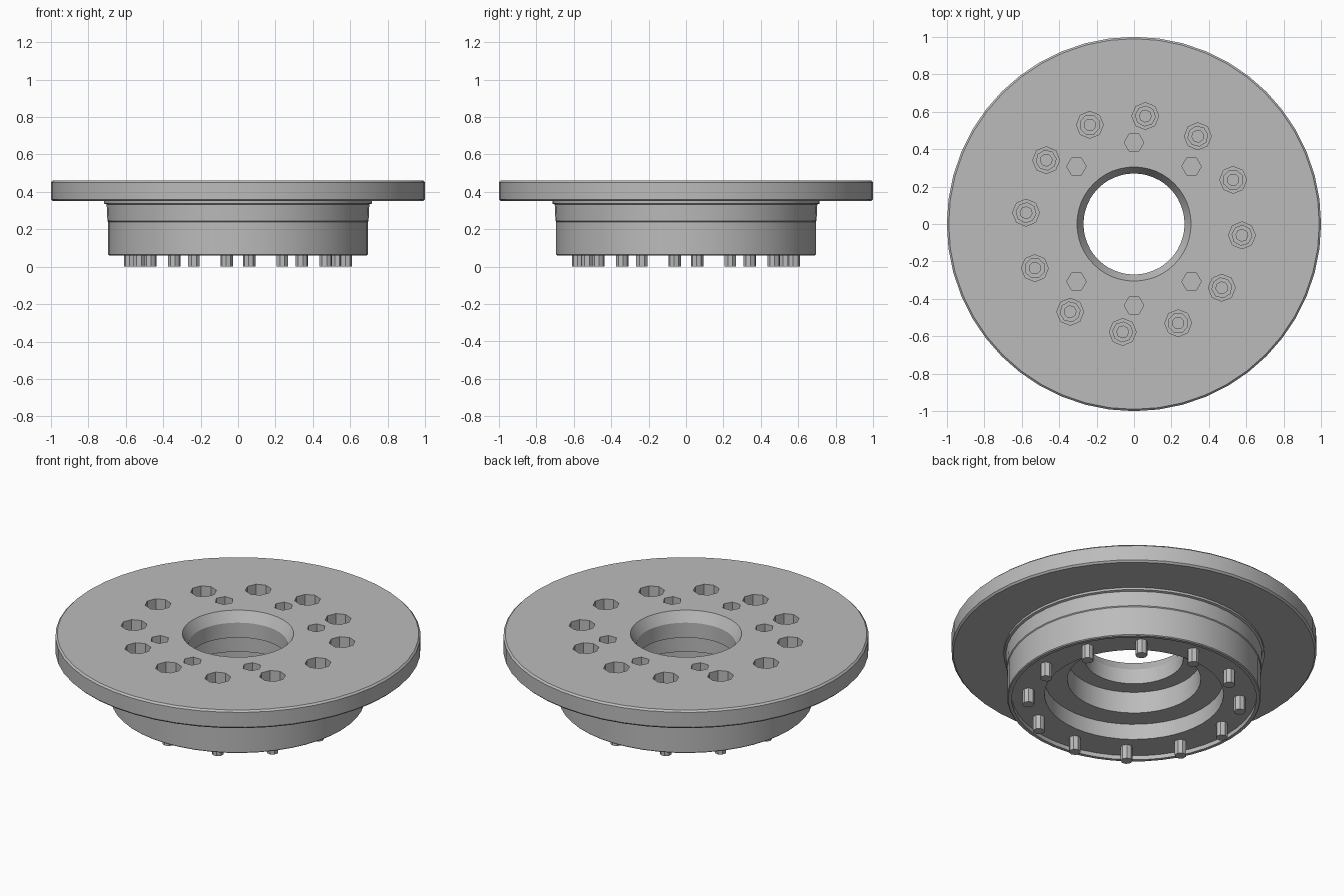
import bpy
import bmesh
from math import cos, sin, radians, tau
from mathutils import Vector

old = bpy.data.objects.get("Cube")
if old:
    bpy.data.objects.remove(old, do_unlink=True)

steel = bpy.data.materials.new("plain grey steel")
steel.use_nodes = True
grey = (0.5, 0.5, 0.5, 1)
steel.diffuse_color = grey
steel.node_tree.nodes["Principled BSDF"].inputs["Base Color"].default_value = grey


def add_object(name, bm):
    mesh = bpy.data.meshes.new(name)
    bm.to_mesh(mesh)
    bm.free()
    mesh.materials.append(steel)
    obj = bpy.data.objects.new(name, mesh)
    bpy.context.collection.objects.link(obj)
    return obj


def lathe(bm, profile, segments, centre=(0, 0), closed=False):
    """Revolve (radius, height) points about a vertical axis."""
    rings = []
    for r, z in profile:
        count = segments if r > 0 else 1
        rings.append([bm.verts.new((centre[0] + r * cos(tau * i / segments),
                                    centre[1] + r * sin(tau * i / segments), z))
                      for i in range(count)])
    pairs = list(zip(rings, rings[1:]))
    if closed:
        pairs.append((rings[-1], rings[0]))
    for a, b in pairs:
        for i in range(segments):
            j = (i + 1) % segments
            corners = [a[i % len(a)], a[j % len(a)], b[j % len(b)], b[i % len(b)]]
            bm.faces.new(list(dict.fromkeys(corners)))
    bmesh.ops.recalc_face_normals(bm, faces=bm.faces)


def polar(radius, degrees):
    return (radius * cos(radians(degrees)), radius * sin(radians(degrees)))


def smooth(obj):
    bpy.ops.object.select_all(action='DESELECT')
    obj.select_set(True)
    bpy.context.view_layer.objects.active = obj
    bpy.ops.object.shade_smooth_by_angle(angle=radians(30))


bolt_spots = [polar(0.58, 30 * k - 6) for k in range(12)]
small_spots = [polar(0.435, a) for a in (45, 90, 135, 225, 270, 315)]

# Flange and hub: one turned body, listed from the bore outwards
body_profile = [
    (0.27, 0.31), (0.27, 0.40), (0.305, 0.46),                # bore and chamfer
    (0.99, 0.46), (1.0, 0.45), (1.0, 0.36), (0.99, 0.35),     # flange
    (0.715, 0.35), (0.715, 0.337), (0.702, 0.333),            # collar
    (0.698, 0.245), (0.694, 0.24), (0.694, 0.065), (0.689, 0.06),
    (0.67, 0.06), (0.67, 0.085), (0.49, 0.085),               # underside rim
    (0.49, 0.18), (0.365, 0.18), (0.365, 0.31),               # stepped recess
]
bm = bmesh.new()
lathe(bm, body_profile, 48, closed=True)
body = add_object("flanged_hub", bm)

# Counterbores and small blind holes
bm = bmesh.new()
for spot in bolt_spots:
    lathe(bm, [(0, 0.2), (0.072, 0.2), (0.072, 0.6), (0, 0.6)], 8, spot)
for spot in small_spots:
    lathe(bm, [(0, 0.32), (0.052, 0.32), (0.052, 0.6), (0, 0.6)], 6, spot)
cutter = add_object("hole_cutter", bm)
cutter.hide_render = True

cut = body.modifiers.new("holes", 'BOOLEAN')
cut.operation = 'DIFFERENCE'
cut.solver = 'EXACT'
cut.object = cutter
bpy.context.view_layer.objects.active = body
bpy.ops.object.modifier_apply(modifier=cut.name)
bpy.data.objects.remove(cutter, do_unlink=True)
smooth(body)

# Socket-head bolts, their ends standing out below the hub
bolt_profile = [(0, 0), (0.033, 0), (0.033, 0.195), (0.056, 0.195),
                (0.056, 0.31), (0.032, 0.31), (0.032, 0.26), (0, 0.26)]
bm = bmesh.new()
lathe(bm, bolt_profile, 8)
first = add_object("bolt_1", bm)
for n, spot in enumerate(bolt_spots):
    bolt = first
    if n:
        bolt = bpy.data.objects.new(f"bolt_{n + 1}", first.data)
        bpy.context.collection.objects.link(bolt)
    bolt.location = Vector((*spot, 0))
    bolt.rotation_euler.z = radians(30 * n - 6)
